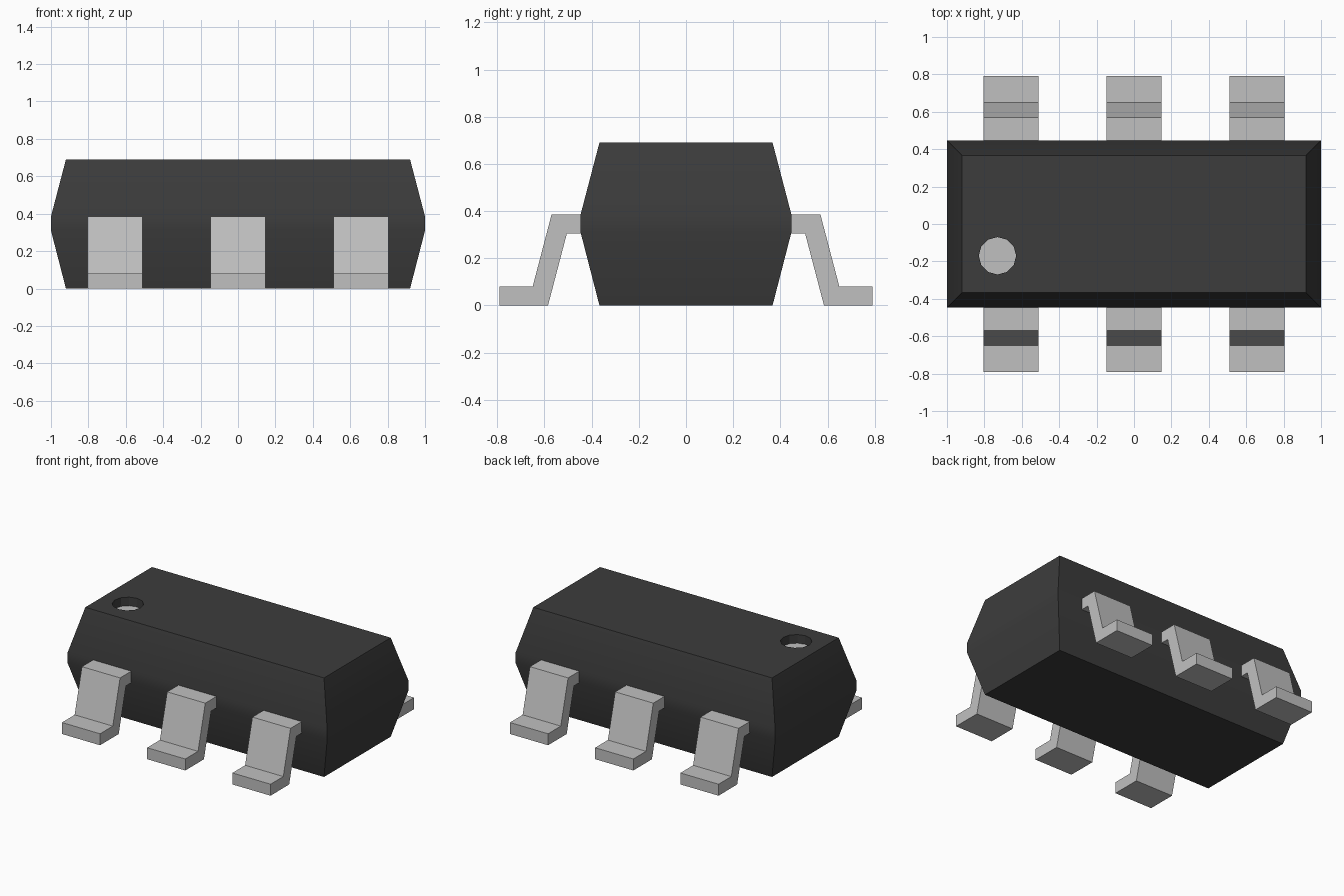
import bpy, bmesh, math

cube = bpy.data.objects.get("Cube")
if cube:
    bpy.data.objects.remove(cube, do_unlink=True)


def material(name, rgb):
    m = bpy.data.materials.new(name)
    m.use_nodes = True
    m.diffuse_color = (*rgb, 1)
    m.node_tree.nodes["Principled BSDF"].inputs["Base Color"].default_value = (*rgb, 1)
    return m


def add_object(name, bm, mat):
    bmesh.ops.recalc_face_normals(bm, faces=bm.faces)
    mesh = bpy.data.meshes.new(name)
    bm.to_mesh(mesh)
    bm.free()
    mesh.materials.append(mat)
    ob = bpy.data.objects.new(name, mesh)
    bpy.context.collection.objects.link(ob)
    return ob


black = material("black plastic", (0.045, 0.045, 0.045))
metal = material("light metal", (0.53, 0.53, 0.53))

# Body: stacked rectangles, widest around the middle
bm = bmesh.new()
rings = []
for hx, hy, z in ((0.92, 0.367, 0), (1, 0.447, 0.31), (1, 0.447, 0.385), (0.92, 0.367, 0.69)):
    rings.append([bm.verts.new((sx * hx, sy * hy, z))
                  for sx, sy in ((-1, -1), (1, -1), (1, 1), (-1, 1))])
for low, high in zip(rings, rings[1:]):
    for i in range(4):
        j = (i + 1) % 4
        bm.faces.new((low[i], low[j], high[j], high[i]))
bm.faces.new(rings[0])
bm.faces.new(rings[-1])
body = add_object("body", bm, black)

# Round recess cut into the top
DOT_X, DOT_Y, DOT_R, DOT_FLOOR = -0.73, -0.17, 0.1, 0.63
bpy.ops.mesh.primitive_cylinder_add(vertices=12, radius=DOT_R, depth=0.2,
                                    location=(DOT_X, DOT_Y, DOT_FLOOR + 0.1))
cutter = bpy.context.object
cutter.name = "recess_cutter"
cutter.data.materials.append(black)
cut = body.modifiers.new("recess", "BOOLEAN")
cut.operation = "DIFFERENCE"
cut.solver = "EXACT"
cut.object = cutter
bpy.ops.object.select_all(action="DESELECT")
body.select_set(True)
bpy.context.view_layer.objects.active = body
bpy.ops.object.modifier_apply(modifier="recess")
bpy.data.objects.remove(cutter, do_unlink=True)
bpy.ops.object.shade_smooth_by_angle(angle=math.radians(25))

# Light floor of the recess
body.data.materials.append(metal)
for p in body.data.polygons:
    if abs(p.center.z - DOT_FLOOR) < 0.005 and p.normal.z > 0.9:
        p.material_index = 1

# Bent legs: side profile extruded across the width
profile = ((0.44, 0.385), (0.57, 0.385), (0.65, 0.08), (0.79, 0.08),
           (0.79, 0), (0.585, 0), (0.505, 0.305), (0.44, 0.305))
for side, sy in (("front", -1), ("back", 1)):
    for place, x in (("right", -0.657), ("middle", 0), ("left", 0.657)):
        bm = bmesh.new()
        face = bm.faces.new([bm.verts.new((x - 0.147, sy * y, z)) for y, z in profile])
        ext = bmesh.ops.extrude_face_region(bm, geom=[face])
        moved = [v for v in ext["geom"] if isinstance(v, bmesh.types.BMVert)]
        bmesh.ops.translate(bm, verts=moved, vec=(0.294, 0, 0))
        add_object(f"{side}_{place}_leg", bm, metal)
